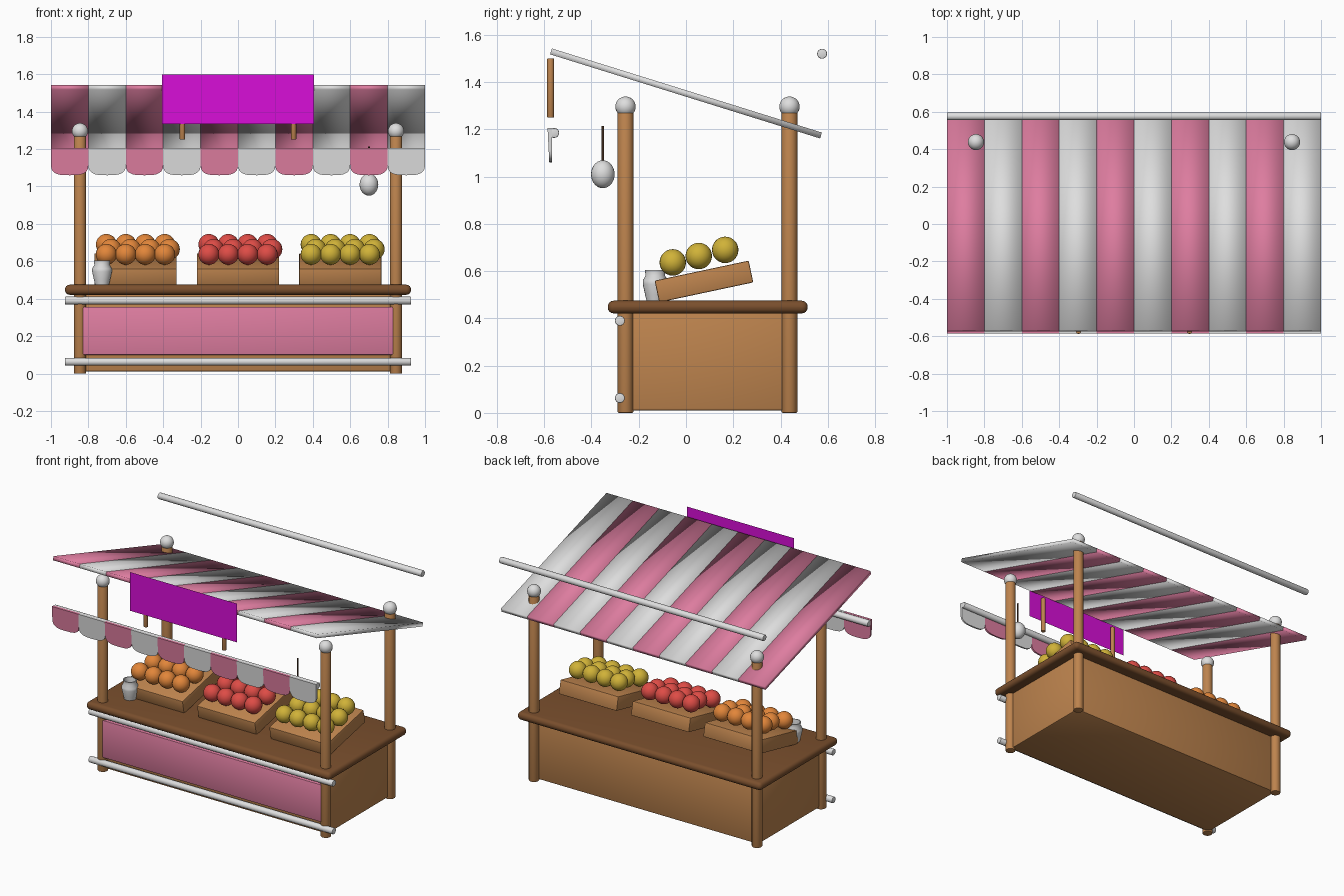
import bpy, bmesh, math
from mathutils import Matrix, Vector

if "Cube" in bpy.data.objects:
    bpy.data.objects.remove(bpy.data.objects["Cube"])


def material(name, rgb):
    m = bpy.data.materials.new(name)
    lin = [(c / 255 / 12.92) if c < 11 else ((c / 255 + 0.055) / 1.055) ** 2.4 for c in rgb]
    m.diffuse_color = (*lin, 1)
    m.use_nodes = True
    m.node_tree.nodes["Principled BSDF"].inputs["Base Color"].default_value = m.diffuse_color
    return m


PINK = material("pink_cloth", (222, 125, 160))
WHITE = material("white_paint", (222, 222, 222))
WOOD = material("light_wood", (190, 132, 78))
DARK = material("dark_wood", (122, 79, 45))
MAGENTA = material("magenta_sign", (216, 14, 216))
ORANGE = material("orange_fruit", (226, 134, 58))
RED = material("red_fruit", (222, 76, 70))
YELLOW = material("yellow_fruit", (208, 178, 56))
WIRE = material("dark_wire", (80, 55, 38))


def finish(name, bm, mat, smooth=None):
    """Turn a bmesh into a named object; smooth is an angle in degrees."""
    bmesh.ops.recalc_face_normals(bm, faces=bm.faces)
    me = bpy.data.meshes.new(name)
    bm.to_mesh(me)
    bm.free()
    me.materials.append(mat)
    ob = bpy.data.objects.new(name, me)
    bpy.context.collection.objects.link(ob)
    if smooth:
        bpy.ops.object.select_all(action='DESELECT')
        ob.select_set(True)
        bpy.context.view_layer.objects.active = ob
        bpy.ops.object.shade_smooth_by_angle(angle=math.radians(smooth))
    return ob


def box(name, center, size, mat, tilt=0, bevel=0, segments=2, smooth=40):
    bm = bmesh.new()
    bmesh.ops.create_cube(bm, size=1, matrix=Matrix.Diagonal((*size, 1)))
    if bevel:
        bmesh.ops.bevel(bm, geom=bm.edges[:], offset=bevel, segments=segments,
                        profile=0.5, affect='EDGES')
    bm.transform(Matrix.Translation(center) @ Matrix.Rotation(math.radians(tilt), 4, 'X'))
    return finish(name, bm, mat, smooth)


def rod(name, a, b, r, mat, bevel=0, sides=24):
    """Cylinder between two points, with optional rounded rims."""
    a, b = Vector(a), Vector(b)
    d = b - a
    bm = bmesh.new()
    bmesh.ops.create_cone(bm, cap_ends=True, segments=sides, radius1=r, radius2=r, depth=d.length)
    if bevel:
        rims = [e for e in bm.edges if abs(e.verts[0].co.z - e.verts[1].co.z) < 1e-5]
        bmesh.ops.bevel(bm, geom=rims, offset=bevel, segments=2, profile=0.5, affect='EDGES')
    bm.transform(Matrix.Translation((a + b) / 2) @ d.to_track_quat('Z', 'Y').to_matrix().to_4x4())
    return finish(name, bm, mat, 40)


def ball(name, center, r, mat, stretch=1):
    bm = bmesh.new()
    bmesh.ops.create_uvsphere(bm, u_segments=24, v_segments=14, radius=r)
    bm.transform(Matrix.Translation(center) @ Matrix.Diagonal((1, 1, stretch, 1)))
    return finish(name, bm, mat, 180)


# Counter: body, rounded worktop, pink front panel
box("counter_body", (0, 0.092, 0.22), (1.70, 0.68, 0.42), WOOD, bevel=0.01)
box("countertop", (0, 0.092, 0.448), (1.85, 0.846, 0.054), DARK, bevel=0.025, segments=4)
box("front_panel", (0, -0.266, 0.228), (1.67, 0.036, 0.256), PINK, bevel=0.005)

# Corner posts with ball finials
for side, x in (("left", -0.845), ("right", 0.845)):
    for end, y in (("front", -0.256), ("back", 0.438)):
        rod(f"{end}_{side}_post", (x, y, 0), (x, y, 1.28), 0.033, WOOD, bevel=0.005)
        ball(f"{end}_{side}_finial", (x, y, 1.296), 0.043, WHITE)

# Horizontal white rails
for name, half, y, z in (("lower_front_rail", 0.925, -0.28, 0.063),
                         ("upper_front_rail", 0.925, -0.28, 0.39),
                         ("valance_rail", 1.0, -0.558, 1.185),
                         ("rear_rail", 1.0, 0.576, 1.52)):
    rod(name, (-half, y, z), (half, y, z), 0.021, WHITE, bevel=0.004)

# Scallop outline: straight sides, rounded bottom (x, z)
outline = [(-0.1, 1.205), (0.1, 1.205)]
for i in range(13):
    t = math.pi * i / 12
    c, s = math.cos(t), math.sin(t)
    outline.append((math.copysign(0.1 * abs(c) ** 0.6, c), 1.115 - 0.055 * s ** 0.8 if s > 0 else 1.115))

# Striped sloping awning and hanging valance
for i in range(10):
    x = -0.9 + 0.2 * i
    mat = WHITE if i % 2 else PINK
    box(f"awning_stripe_{i + 1}", (x, 0, 1.352), (0.2, 1.197, 0.026), mat, tilt=-17.3, smooth=180)
    bm = bmesh.new()
    front = [bm.verts.new((x + px, -0.586 + 0.05 * (1.205 - pz), pz)) for px, pz in outline]
    back = [bm.verts.new((x + px, -0.568, pz)) for px, pz in outline]
    bm.faces.new(front)
    bm.faces.new(back[::-1])
    n = len(outline)
    for k in range(n):
        bm.faces.new((front[k], back[k], back[(k + 1) % n], front[(k + 1) % n]))
    finish(f"valance_scallop_{i + 1}", bm, mat, 40)

# Sign board and its two hangers
bm = bmesh.new()
bm.faces.new([bm.verts.new(p) for p in ((-0.405, -0.588, 1.335), (0.405, -0.588, 1.335),
                                        (0.405, -0.588, 1.60), (-0.405, -0.588, 1.60))])
finish("sign_board", bm, MAGENTA)
for side, x in (("left", -0.297), ("right", 0.297)):
    rod(f"sign_hanger_{side}", (x, -0.573, 1.25), (x, -0.573, 1.50), 0.0145, WOOD, bevel=0.003)

# Tilted crates, each with three rows of four fruit
for kind, cx, mat in (("orange", -0.548, ORANGE), ("red", 0, RED), ("yellow", 0.547, YELLOW)):
    box(f"{kind}_fruit_crate", (cx, 0.076, 0.556), (0.44, 0.407, 0.094), WOOD, tilt=12, bevel=0.006)
    for row, (y, z, shift) in enumerate(((-0.056, 0.637, 0), (0.054, 0.664, 0.025), (0.166, 0.690, 0))):
        for col in range(4):
            ball(f"{kind}_fruit_{row + 1}_{col + 1}",
                 (cx + shift + 0.104 * (col - 1.5), y, z), 0.056, mat)

# Hanging lamp
ball("lamp", (0.70, -0.352, 1.01), 0.05, WHITE, stretch=1.18)
rod("lamp_wire", (0.70, -0.352, 1.05), (0.70, -0.352, 1.215), 0.005, WIRE, sides=10)

# Jar turned from a profile (radius, z), open at the top
profile = [(0, 0.474), (0.037, 0.474), (0.043, 0.50), (0.053, 0.545), (0.053, 0.56), (0.041, 0.582),
           (0.044, 0.604), (0.038, 0.604), (0.035, 0.582), (0.035, 0.52), (0, 0.52)]
bm = bmesh.new()
verts = [bm.verts.new((r, 0, z)) for r, z in profile]
edges = [bm.edges.new(pair) for pair in zip(verts, verts[1:])]
bmesh.ops.spin(bm, geom=verts + edges, cent=(0, 0, 0), axis=(0, 0, 1), angle=2 * math.pi, steps=24)
bmesh.ops.remove_doubles(bm, verts=bm.verts, dist=1e-4)
bm.transform(Matrix.Translation((-0.727, -0.13, 0)))
finish("jar", bm, WHITE, 40)
